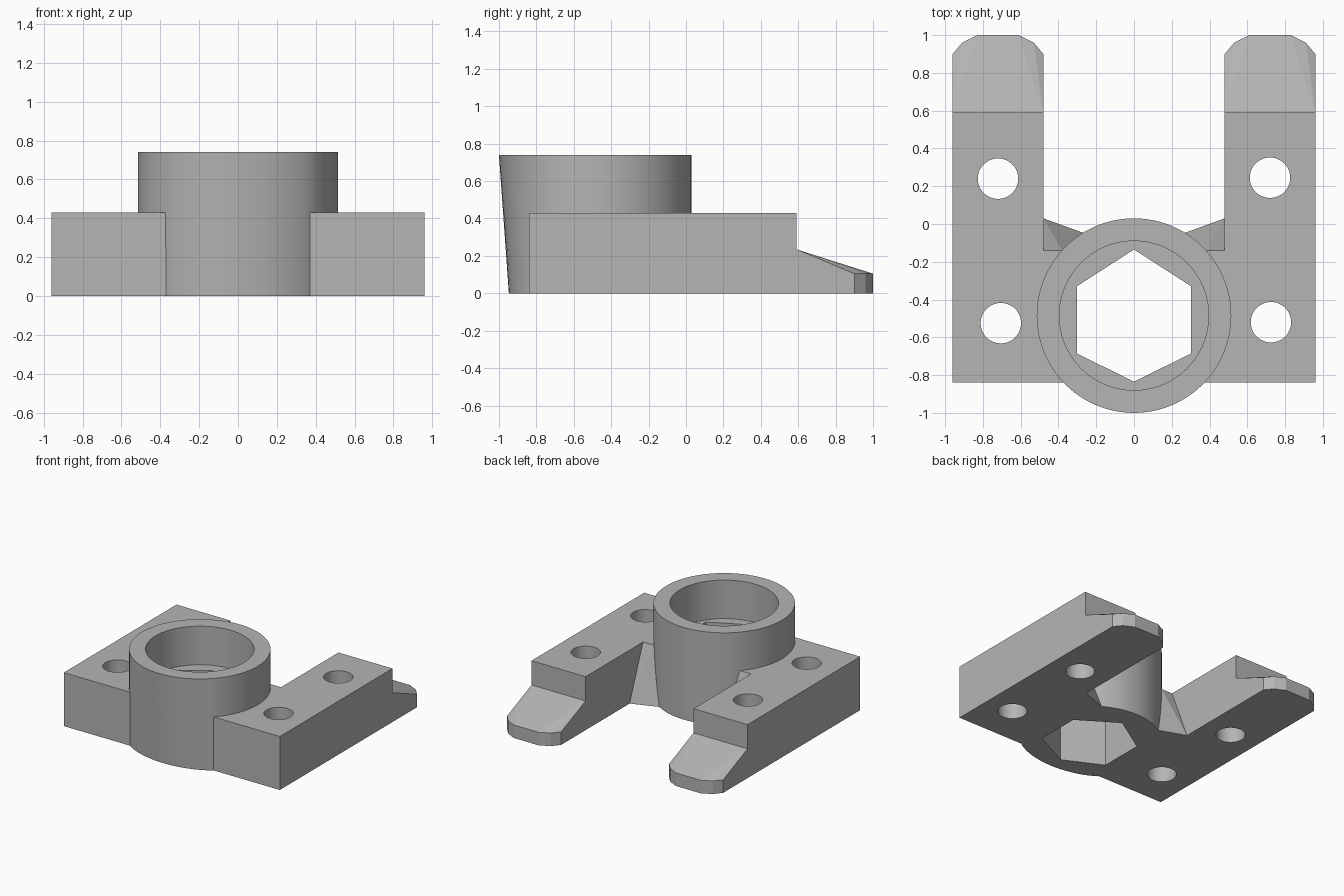
import bpy, bmesh, math

if "Cube" in bpy.data.objects:
    bpy.data.objects.remove(bpy.data.objects["Cube"], do_unlink=True)

GREY = (0.46, 0.46, 0.46, 1)
mat = bpy.data.materials.new("plain grey")
mat.use_nodes = True
mat.diffuse_color = GREY
mat.node_tree.nodes["Principled BSDF"].inputs["Base Color"].default_value = GREY


def make(name, bm):
    bmesh.ops.recalc_face_normals(bm, faces=bm.faces)
    mesh = bpy.data.meshes.new(name)
    bm.to_mesh(mesh)
    bm.free()
    mesh.materials.append(mat)
    ob = bpy.data.objects.new(name, mesh)
    bpy.context.collection.objects.link(ob)
    return ob


def prism(name, outline, z0, z1):
    bm = bmesh.new()
    face = bm.faces.new([bm.verts.new((x, y, z0)) for x, y in outline])
    top = bmesh.ops.extrude_face_region(bm, geom=[face])["geom"]
    for v in top:
        if isinstance(v, bmesh.types.BMVert):
            v.co.z = z1
    return make(name, bm)


def hull(name, points):
    bm = bmesh.new()
    verts = [bm.verts.new(p) for p in points]
    bmesh.ops.convex_hull(bm, input=verts)
    bmesh.ops.dissolve_limit(bm, angle_limit=0.001, verts=bm.verts, edges=bm.edges)
    return make(name, bm)


def circle(cx, cy, r, n=64):
    return [(cx + r * math.cos(math.tau * i / n), cy + r * math.sin(math.tau * i / n))
            for i in range(n)]


def cut(ob, cutter, keep=False):
    mod = ob.modifiers.new("cut", "BOOLEAN")
    mod.operation = "DIFFERENCE"
    mod.solver = "EXACT"
    mod.object = cutter
    bpy.ops.object.select_all(action="DESELECT")
    bpy.context.view_layer.objects.active = ob
    ob.select_set(True)
    bpy.ops.object.modifier_apply(modifier=mod.name)
    if not keep:
        bpy.data.objects.remove(cutter, do_unlink=True)


def smooth(ob):
    bpy.ops.object.select_all(action="DESELECT")
    bpy.context.view_layer.objects.active = ob
    ob.select_set(True)
    bpy.ops.object.shade_smooth_by_angle(angle=math.radians(25))


HEIGHT, FRONT, BACK, SEAT = 0.43, -0.84, 0.59, -0.14
INNER, OUTER = 0.48, 0.96
CY = -0.485

# Collar: round boss whose front leans inward toward the base
collar = prism("collar", circle(0, CY, 0.515, 96), 0, 0.74)
for v in collar.data.vertices:
    if v.co.z < 0.01 and v.co.y < FRONT:
        v.co.y = FRONT + (v.co.y - FRONT) * 0.67

# Arms with bolt holes, fitted around the collar
holes = {1: [(0.72, 0.245), (0.725, -0.52)], -1: [(-0.72, 0.24), (-0.705, -0.525)]}
for s, side in ((1, "left"), (-1, "right")):
    outline = [(0.25, FRONT), (OUTER, FRONT), (OUTER, BACK),
               (INNER, BACK), (INNER, SEAT), (0.25, SEAT)]
    arm = prism(side + "_arm", [(s * x, y) for x, y in outline], 0, HEIGHT)
    cut(arm, collar, keep=True)
    for x, y in holes[s]:
        cut(arm, prism("hole_cutter", circle(x, y, 0.107, 48), -0.1, 0.6))
    smooth(arm)

    # Sloping tongue with a chamfered tip
    rim = [(-0.24, 0.9), (-0.19, 0.96), (-0.11, 1), (0.11, 1), (0.19, 0.96), (0.24, 0.9)]
    points = [(s * x, BACK, z) for x in (INNER, OUTER) for z in (0, 0.235)]
    points += [(s * (0.72 + x), y, z) for x, y in rim for z in (0, 0.105)]
    hull(side + "_tongue", points)

    # Gusset in the corner between arm and collar
    hull(side + "_gusset", [(s * x, y, z) for x, y, z in (
        (INNER, 0.03, 0), (0.26, -0.05, 0), (0.26, SEAT, 0), (INNER, SEAT, 0),
        (INNER, SEAT, HEIGHT), (0.38, SEAT, HEIGHT))])

# Round bore above a hexagonal pocket
cut(collar, prism("bore_cutter", circle(0, CY, 0.395, 96), HEIGHT, 0.9))
hexagon = [(0, -0.135), (-0.303, -0.33), (-0.303, -0.685),
           (0, -0.835), (0.303, -0.685), (0.303, -0.33)]
cut(collar, prism("hex_cutter", hexagon, -0.1, 0.6))
smooth(collar)
